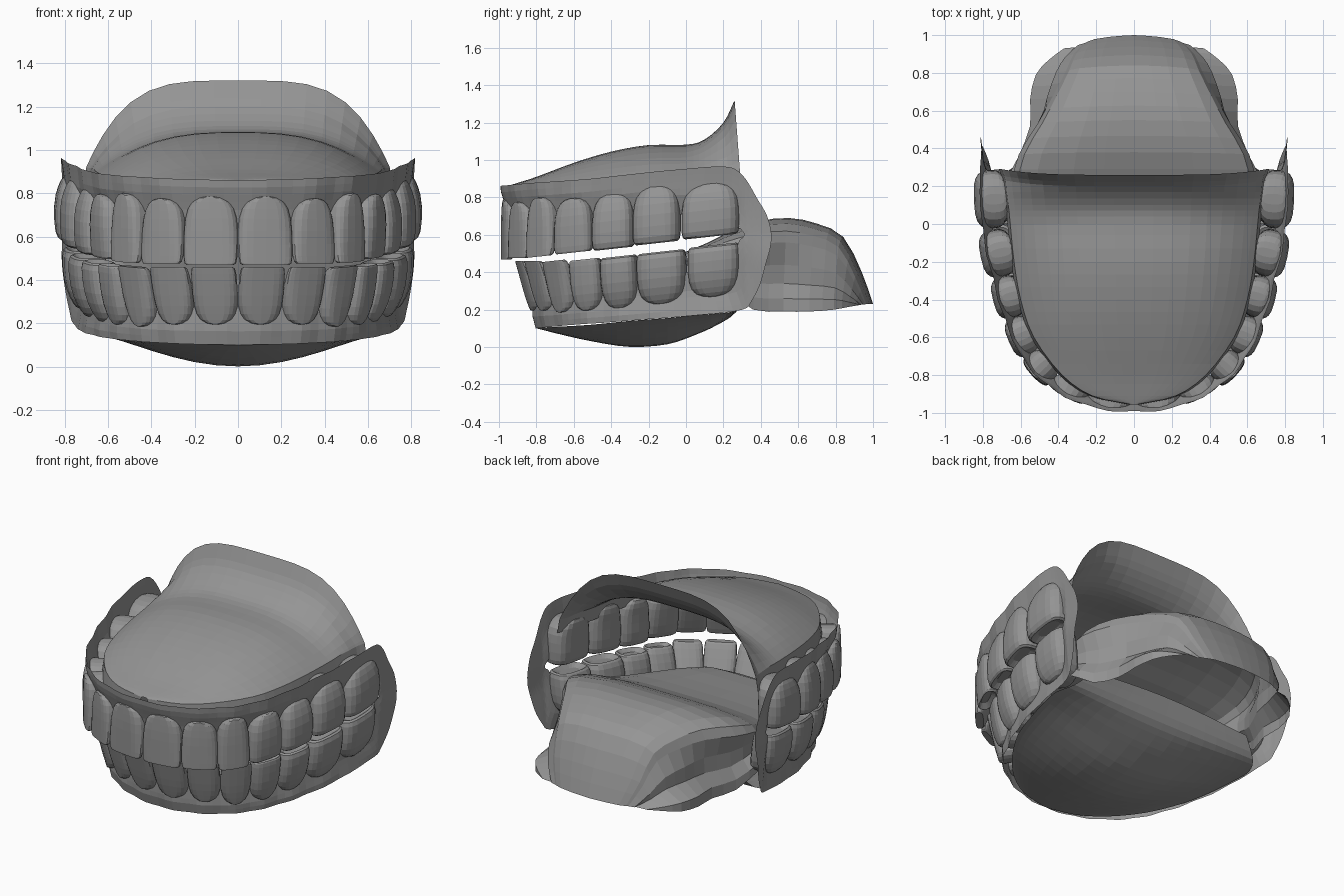
import bpy, bmesh
from math import sin, cos, pi, copysign
from mathutils import Vector

if "Cube" in bpy.data.objects:
    bpy.data.objects.remove(bpy.data.objects["Cube"])

GREY = bpy.data.materials.new("dark_grey")
GREY.diffuse_color = (.3, .3, .3, 1)
GREY.use_nodes = True
GREY.node_tree.nodes["Principled BSDF"].inputs["Base Color"].default_value = GREY.diffuse_color


def catmull(rows, t):
    """Smooth interpolation through a list of equal-length tuples."""
    n = len(rows) - 1
    i = max(0, min(int(t), n - 1))
    f = t - i
    b, c = Vector(rows[i]), Vector(rows[i + 1])
    a = Vector(rows[i - 1]) if i > 0 else 2 * b - c
    d = Vector(rows[i + 2]) if i + 2 <= n else 2 * c - b
    return 0.5 * (2 * b + (c - a) * f + (2 * a - 5 * b + 4 * c - d) * f * f
                  + (3 * b - a - 3 * c + d) * f ** 3)


def resample(rows, per):
    n = (len(rows) - 1) * per
    return [catmull(rows, k / per) for k in range(n + 1)]


def clamp(v):
    return max(0, min(1, v))


def finish(name, bm):
    """Half model on +x, mirrored to the other side, faceted shading."""
    bmesh.ops.recalc_face_normals(bm, faces=bm.faces)
    me = bpy.data.meshes.new(name)
    bm.to_mesh(me)
    bm.free()
    me.materials.append(GREY)
    ob = bpy.data.objects.new(name, me)
    bpy.context.collection.objects.link(ob)
    m = ob.modifiers.new("mirror", 'MIRROR')
    m.merge_threshold = 0.002
    return ob


def sheet(name, grid):
    bm = bmesh.new()
    vs = [[bm.verts.new(p) for p in row] for row in grid]
    for r, s in zip(vs, vs[1:]):
        for k in range(len(r) - 1):
            bm.faces.new((r[k], r[k + 1], s[k + 1], s[k]))
    return finish(name, bm)


# Dental arches: each knot is a boundary between two teeth
UPPER = [(0, -.975), (.25, -.94), (.44, -.84), (.57, -.70), (.66, -.50),
         (.72, -.28), (.77, -.03), (.79, .28), (.81, .46)]
LOWER = [(0, -.85), (.21, -.815), (.385, -.73), (.52, -.61), (.61, -.45),
         (.68, -.26), (.735, 0), (.765, .28), (.80, .44)]


def arch(knots, t):
    """Point, tangent and outward normal on the arch."""
    k = [(-knots[1][0], knots[1][1])] + knots
    t = max(0, min(8, t))
    p = catmull(k, t + 1)
    d = (catmull(k, min(t + .05, 8) + 1) - catmull(k, max(t - .05, -.5) + 1)).normalized()
    return p, d, Vector((d.y, -d.x))


def lean(t, z):
    return (z - .28) * (.28 - .2 * min(t / 7, 1))


def gum_point(t, z):
    t = max(0, min(8, t))
    pu, _, nu = arch(UPPER, t)
    pl, _, nl = arch(LOWER, t)
    # slight root bumps near the rim; set back behind the crowns
    bump = .01 * sin(pi * t) ** 2 * clamp(7 - t)
    fade = clamp((7.2 - t) / .5)
    hid_u = clamp((.82 - z) / .12) * fade
    hid_l = clamp((z - .17) / .12) * fade
    pu = pu + nu * (.02 * (max(z - .6, 0) / .3) ** 2 + bump * (1 - hid_u) - .03 * hid_u)
    pl = pl + nl * (lean(t, z) + bump * (1 - hid_l) - .03 * hid_l)
    a = clamp((z - .4) / .22)
    p = pl.lerp(pu, a * a * (3 - 2 * a))
    return (max(p.x, 0), p.y, z)


# Gum: one ribbon running back along the top, round the cheek, forward below
GUM = [(0, .86, 0, .62), (1, .865, 1, .62), (2, .875, 2, .63), (3, .885, 3, .64),
       (4, .9, 4, .66), (5, .925, 5, .69), (6, .95, 6, .71), (6.75, .965, 6.75, .7),
       (7.1, .92, 7.05, .63), (7.5, .8, 7.12, .61), (7.85, .7, 7.13, .605),
       (8, .58, 7.13, .6), (7.95, .47, 7.13, .595), (7.75, .35, 7.1, .585),
       (7.4, .25, 7, .56), (7.1, .2, 6.75, .42), (6, .165, 6, .4), (5, .145, 5, .37),
       (4, .13, 4, .35), (3, .12, 3, .33), (2, .11, 2, .32), (1, .103, 1, .32), (0, .1, 0, .32)]
sheet("gums", [[gum_point(g[0] + (g[2] - g[0]) * v / 7, g[1] + (g[3] - g[1]) * v / 7)
                for v in range(8)] for g in resample(GUM, 4)])

# Teeth: rows of (height from tip, width, depth for front teeth, depth for molars)
ROWS = [(0, .55, .2, .35), (0, .86, .34, .68), (.03, .95, .42, .82), (.12, .99, .52, .94),
        (.3, 1, .68, 1), (.5, .99, .84, 1), (.68, .95, .96, .97), (.82, .86, 1, .92),
        (.92, .7, .98, .84), (.98, .45, .94, .74), (1, .18, .88, .6)]
DEPTH = [.11, .11, .14, .15, .16, .18, .18]
NSIDE = 20


def tooth(bm, knots, bulge, i, tip, root):
    c, d, n = arch(knots, i + .5)
    half = (Vector(knots[i + 1]) - Vector(knots[i])).length / 2
    mix = clamp((i - 2) / 2)
    full = DEPTH[i] / 2
    rings = []
    for h, sw, sf, sm in ROWS:
        z = tip + (root - tip) * h
        dep = full * (sf + (sm - sf) * mix)
        # keep the outer face in line, so front teeth become wedge shaped
        out = bulge - full + (full - dep) * (1 - mix) * .9
        out -= (.004 + .016 * mix) * max(h - .6, 0) / .4
        if knots is LOWER:
            out += lean(i, z)
        ring = []
        for k in range(NSIDE):
            a = 2 * pi * k / NSIDE
            u = copysign(abs(cos(a)) ** .62, cos(a))
            v = copysign(abs(sin(a)) ** .72, sin(a))
            p = c + d * (u * half * sw) + n * (out + v * dep)
            dip = 0
            if i > 2 and h == 0 and sw < .8:
                dip = .02 if tip < root else -.02
            zz = z + .11 * (p.y - c.y) * (i > 1) + dip
            ring.append(bm.verts.new((p.x, max(p.y, -1), zz)))
        rings.append(ring)
    for r, s in zip(rings, rings[1:]):
        for k in range(NSIDE):
            m = (k + 1) % NSIDE
            bm.faces.new((r[k], r[m], s[m], s[k]))
    bm.faces.new(rings[0])
    bm.faces.new(rings[-1])


SETS = {"upper_teeth": (UPPER, [.468, .475, .485, .505, .525, .555, .59],
                        [.785, .775, .8, .795, .825, .865, .878],
                        [.018, .024, .04, .05, .055, .066, .066]),
        "lower_teeth": (LOWER, [.46, .46, .465, .47, .485, .51, .545],
                        [.195, .195, .185, .195, .205, .23, .27],
                        [.018, .022, .03, .038, .04, .042, .038])}
for name, (knots, tips, roots, bulges) in SETS.items():
    bm = bmesh.new()
    for i in range(7):
        tooth(bm, knots, bulges[i], i, tips[i], roots[i])
    finish(name, bm)


def dome(name, rows, power, tail=1, skirt=0):
    """Rows of (y, centre z, half width, edge z); optional turned-down edge."""
    grid = []
    for y, zc, hw, ze in resample(rows, 3):
        line = []
        for k in range(11):
            u = sin(k / 10 * pi / 2)
            pw = power + (1.2 * clamp(y / .25) if skirt else 0)
            line.append((hw * u, y + .03 * u ** 4 * (y > .2 and skirt > 0),
                         ze + (zc - ze) * (1 - u ** pw) ** tail))
        if skirt:
            line.append((hw + .015, line[-1][1], ze - skirt))
        grid.append(line)
    return sheet(name, grid)


# Palate: vault rising to a tall arch at the back
dome("palate", [(-.955, .86, .02, .855), (-.91, .875, .22, .86), (-.8, .91, .38, .865),
                (-.6, .985, .53, .87), (-.4, 1.045, .6, .88), (-.2, 1.08, .635, .89),
                (0, 1.082, .655, .9), (.1, 1.11, .665, .91), (.2, 1.2, .68, .915),
                (.26, 1.32, .70, .92)], 2.8, 1, .09)

# Floor of the mouth: bowl under the lower gum, turning up behind
dome("mouth_floor", [(-.8, .1, .02, .1), (-.76, .09, .2, .105), (-.66, .065, .36, .11),
                     (-.5, .03, .51, .12), (-.3, .001, .63, .14), (-.1, .015, .69, .155),
                     (.05, .065, .72, .17), (.17, .12, .73, .18), (.27, .19, .68, .2),
                     (.33, .33, .58, .3)], 2, 1.5)

# Tongue: centre y, centre z, top half width, rim y, rim half width, rim z
TONGUE = [(-.74, .32, .08, -.76, .1, .27), (-.6, .4, .3, -.62, .36, .28),
          (-.3, .45, .46, -.3, .56, .3), (0, .51, .57, 0, .64, .31),
          (.2, .6, .64, .2, .68, .3), (.38, .67, .61, .36, .61, .2),
          (.55, .69, .51, .52, .55, .19), (.7, .66, .43, .66, .55, .19),
          (.84, .59, .36, .79, .52, .2), (.94, .4, .32, .87, .45, .215),
          (1, .23, .26, .93, .37, .225)]
grid = []
for yc, zc, hw, yr, hr, zr in resample(TONGUE, 2):
    line = []
    for x, f, w in ((0, 0, 0), (.25 * hw, 0, .05), (.5 * hw, .01, .13), (.8 * hw, .06, .3),
                    (.95 * hw, .14, .5), (hw, .26, .6), (.47 * (hw + hr), .5, .75),
                    (.47 * (hw + hr), .7, .9), (hr, .86, 1), (hr, 1, 1)):
        line.append((x, yc + (yr - yc) * w, zc + (zr - zc) * f))
    grid.append(line)
sheet("tongue", grid)
